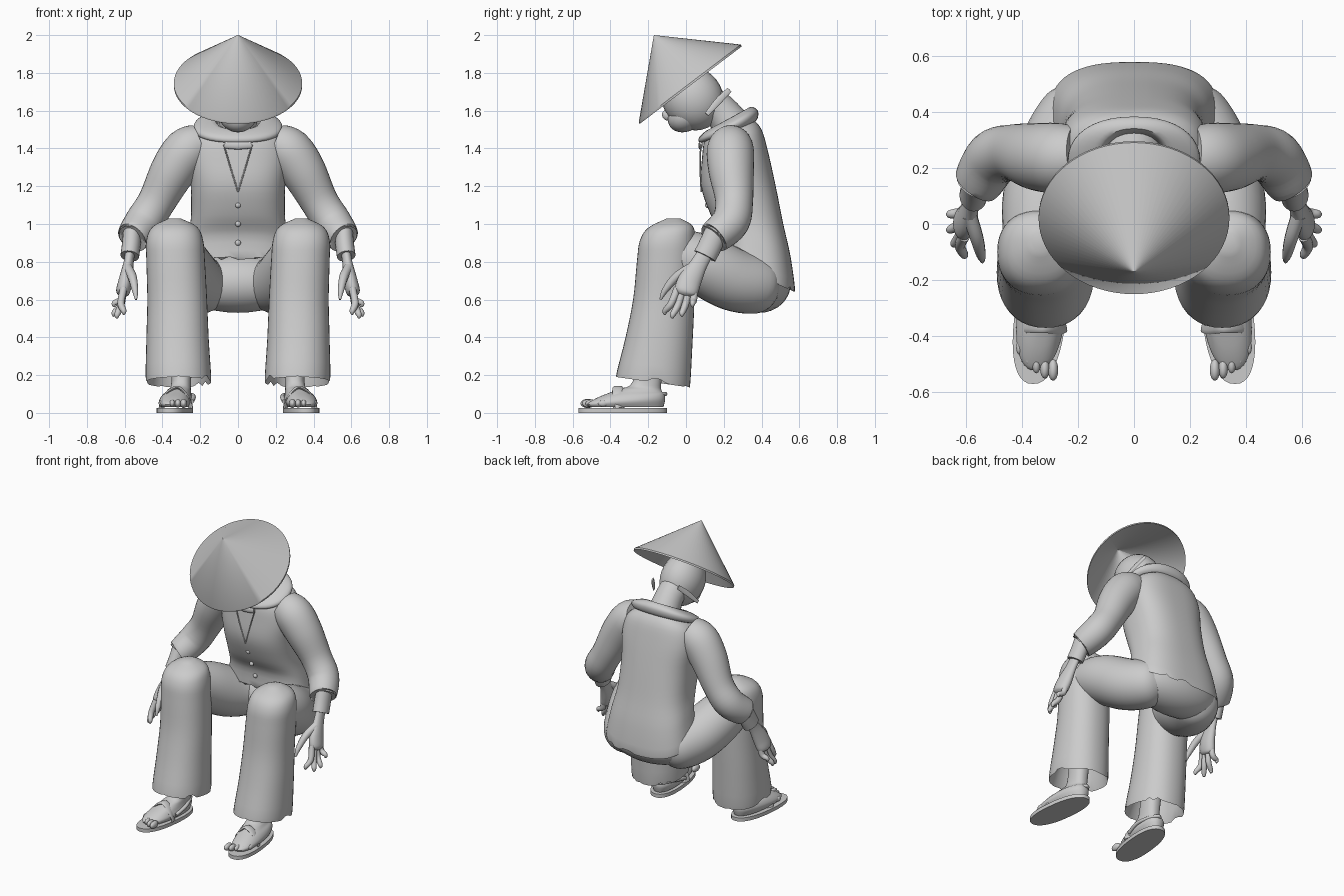
import bpy, bmesh, math, random
from mathutils import Vector, Matrix

random.seed(4)
if "Cube" in bpy.data.objects:
    bpy.data.objects.remove(bpy.data.objects["Cube"])

grey = bpy.data.materials.new("plain grey")
grey.use_nodes = True
grey.diffuse_color = (0.6, 0.6, 0.6, 1)
grey.node_tree.nodes["Principled BSDF"].inputs["Base Color"].default_value = grey.diffuse_color
parts = []


def finish(name, bm, mirror):
    bmesh.ops.recalc_face_normals(bm, faces=bm.faces)
    mesh = bpy.data.meshes.new(name)
    bm.to_mesh(mesh)
    bm.free()
    mesh.materials.append(grey)
    obj = bpy.data.objects.new(name, mesh)
    bpy.context.collection.objects.link(obj)
    if mirror:
        obj.modifiers.new("Mirror", "MIRROR").use_mirror_merge = False
    parts.append(obj)


def smooth(rows, steps):
    """Resample rows of numbers along a Catmull-Rom curve."""
    out = []
    for i in range(len(rows) - 1):
        p, q, r, s = (rows[max(i - 1, 0)], rows[i], rows[i + 1], rows[min(i + 2, len(rows) - 1)])
        for k in range(steps):
            t = k / steps
            out.append([b + t * (c - a + t * (2 * a - 5 * b + 4 * c - d + t * (3 * (b - c) + d - a))) / 2
                        for a, b, c, d in zip(p, q, r, s)])
    return out + [list(rows[-1])]


def skin(name, rings, mirror=False, n=40, power=1.0, fray=None):
    """Bridge elliptical rings (centre, half axis, half axis) and cap both ends."""
    bm = bmesh.new()
    loops = []
    for k, (c, a, b) in enumerate(rings):
        loop = []
        for j in range(n):
            t = math.tau * j / n
            u, v = math.cos(t), math.sin(t)
            p = c + a * math.copysign(abs(u) ** power, u) + b * math.copysign(abs(v) ** power, v)
            if k == fray:
                p.z += random.choice((0, 0, 0, 0.005, 0.02))
            loop.append(bm.verts.new(p))
        loops.append(loop)
    for lo, hi in zip(loops, loops[1:]):
        for j in range(n):
            bm.faces.new((lo[j], lo[j - 1], hi[j - 1], hi[j]))
    bm.faces.new(loops[0])
    bm.faces.new(loops[-1])
    finish(name, bm, mirror)


def loft(name, rows, mirror=False, steps=4, **kw):
    """Rows: front y, front z, back y, back z, half width, centre x, sideways lean."""
    rings = []
    for yf, zf, yb, zb, w, x, lean in smooth([tuple(r) + (0,) * (7 - len(r)) for r in rows], steps):
        rings.append((Vector((x, (yf + yb) / 2, (zf + zb) / 2)), Vector((w, 0, 0)),
                      Vector((lean, (yb - yf) / 2, (zb - zf) / 2))))
    skin(name, rings, mirror, **kw)


def tube(name, path, squash=1.0, ref=(1, 0, 0), mirror=True, n=20):
    """Path rows: x, y, z, radius; squash scales the radius nearest to ref."""
    rows = smooth(path, 5)
    pts = [Vector(r[:3]) for r in rows]
    rings = []
    for i, row in enumerate(rows):
        d = pts[min(i + 1, len(pts) - 1)] - pts[max(i - 1, 0)]
        a = d.cross(Vector(ref)).normalized()
        b = d.cross(a).normalized()
        rings.append((pts[i], a * row[3], b * row[3] * squash))
    skin(name, rings, mirror, n=n)


def ball(name, centre, radii, tilt=0, mirror=False):
    bm = bmesh.new()
    bmesh.ops.create_uvsphere(bm, u_segments=28, v_segments=16, radius=1)
    bm.transform(Matrix.Translation(centre) @ Matrix.Rotation(tilt, 4, "X")
                 @ Matrix.Diagonal(Vector(radii)).to_4x4())
    finish(name, bm, mirror)


# Conical hat, a thin hollow shell
loft("hat", [(-.17, 2, -.17, 2, .003), (-.25, 1.54, .29, 1.95, .34),
             (-.245, 1.53, .295, 1.94, .34), (-.16, 1.97, -.16, 1.97, .003)], steps=1, n=64)

# Head and neck
TILT = math.radians(37)
ball("head", (0, .035, 1.665), (.14, .16, .175), TILT)
ball("jaw", (0, .005, 1.58), (.1, .11, .085), TILT)
ball("nose", (0, -.1, 1.575), (.02, .025, .03), TILT)
tube("neck", [(0, .08, 1.66, .1), (0, .18, 1.6, .092), (0, .27, 1.48, .11)], mirror=False)
tube("hat_cord", [(.1, .23, 1.71, .015), (.135, .17, 1.65, .018), (.17, .11, 1.58, .012)], .3)

# Shirt, with a hollow frayed hem
loft("shirt", [(.26, .94, .5, .86, .22), (.2, .81, .575, .64, .3), (.19, .94, .555, .82, .275),
               (.13, 1.05, .515, 1, .25), (.08, 1.2, .475, 1.2, .25), (.085, 1.35, .435, 1.38, .265),
               (.1, 1.45, .4, 1.5, .23), (.14, 1.5, .35, 1.56, .13)], n=64, power=.75, fray=4)
loft("collar", [(.14, 1.47, .32, 1.57, .11), (.12, 1.5, .34, 1.62, .13), (.07, 1.46, .38, 1.6, .225),
                (.075, 1.43, .375, 1.55, .225), (.13, 1.44, .33, 1.52, .15)], power=.9)
tube("neckline", [(.075, .078, 1.42, .004), (.04, .075, 1.3, .004), (0, .081, 1.17, .004)], n=8)
tube("collar_tab", [(-.07, .08, 1.42, .02), (0, .075, 1.415, .02), (.07, .08, 1.42, .02)],
     .5, (0, 1, 0), False)
for y, z in ((.113, 1.1), (.15, 1), (.19, .9)):
    ball("button", (0, y, z), (.015, .012, .015))

# Sleeves, cuffs and hands
tube("sleeve", [(.2, .24, 1.42, .11), (.27, .235, 1.385, .125), (.345, .24, 1.28, .12), (.43, .255, 1.12, .1),
                (.5, .235, 1.01, .1), (.555, .15, .93, .088), (.55, .16, .94, .07)], n=32)
tube("cuff", [(.56, .16, .96, .06), (.565, .13, .89, .062), (.573, .1, .83, .062)], .8)
tube("palm", [(.57, .11, .86, .043), (.58, .07, .79, .045), (.595, .02, .7, .062),
              (.61, 0, .64, .06), (.615, -.005, .62, .03)], .6)
tips = ((.605, -.11, .52), (.64, -.07, .5), (.655, -.02, .51), (.655, .035, .56))
for i, (x, y, z) in enumerate(tips):
    base = -.045 + .03 * i
    tube("finger", [(.605, base, .66, .02), (.62, (base + y) / 2, (.64 + z) / 2, .019),
                    (x, y, z + .02, .015), (x, y, z, .005)], n=10)
tube("thumb", [(.585, .03, .77, .026), (.56, -.05, .72, .024), (.545, -.11, .65, .017), (.54, -.135, .6, .006)], n=10)

# Trousers: seat, thighs and flared frayed lower legs
ball("trouser_seat", (0, .39, .685), (.32, .165, .155))
tube("thigh", [(.335, -.08, .85, .13), (.31, .08, .79, .16), (.25, .25, .705, .165),
               (.18, .4, .67, .145), (.15, .46, .66, .08)], n=32)
loft("trouser_leg", [(-.29, .36, .01, .36, .13, .32), (-.37, .19, .02, .135, .172, .315),
                     (-.32, .4, .035, .38, .165, .32), (-.28, .6, .045, .6, .158, .322),
                     (-.26, .8, .05, .8, .155, .33), (-.245, .91, .05, .92, .15, .335),
                     (-.2, .98, .035, .99, .118, .335), (-.1, 1.03, -.03, 1.03, .03, .335)],
     True, power=.9, fray=4)

# Feet in sandals
loft("foot", [(-.51, .03, -.12, .03, .07, .33, -.02), (-.52, .05, -.11, .07, .086, .33, -.02),
              (-.46, .085, -.115, .1, .076, .325, -.015), (-.36, .125, -.13, .12, .06, .31, -.01),
              (-.28, .17, -.13, .17, .052, .3), (-.25, .4, -.1, .4, .06, .3)], True, power=.85)
for i in range(5):
    size = .024 - .002 * i
    ball("toe", (.288 + .03 * i, -.52 + .005 * i * i, .05), (size * .75, size * 1.6, size), mirror=True)
loft("sandal_sole", [(-.57, 0, -.1, 0, .092, .335, -.025), (-.57, .025, -.1, .025, .092, .335, -.025)],
     True, steps=1, power=.85)
tube("toe_strap", [(.25, -.36, .025, .028), (.27, -.365, .09, .028), (.32, -.36, .135, .028),
                   (.38, -.36, .1, .028), (.405, -.35, .025, .028)], .3, (0, 0, 1), n=12)
tube("heel_strap", [(.245, -.34, .06, .012), (.238, -.23, .09, .012), (.3, -.11, .1, .012),
                    (.372, -.23, .09, .012), (.4, -.34, .06, .012)], 1, (0, 0, 1), n=10)

# Smooth shading with crisp edges
bpy.ops.object.select_all(action="DESELECT")
for obj in parts:
    obj.select_set(True)
bpy.context.view_layer.objects.active = parts[0]
bpy.ops.object.shade_smooth_by_angle(angle=math.radians(40))
